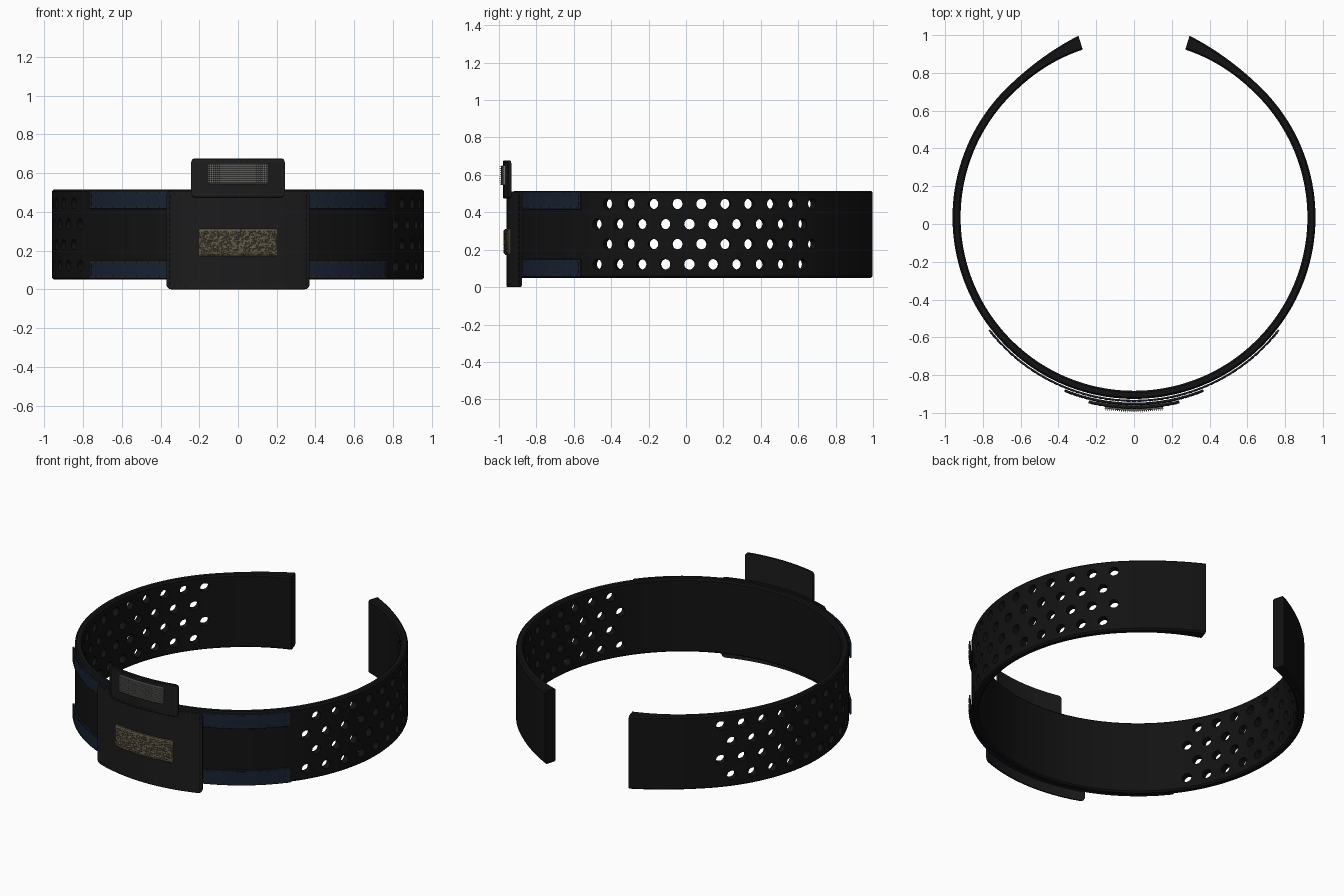
import bpy, bmesh, math, random
from mathutils import Matrix, Vector

if "Cube" in bpy.data.objects:
    bpy.data.objects.remove(bpy.data.objects["Cube"])

random.seed(4)
CY = 0.035                      # centre of the ring in y


def P(a, r, z):
    """Point on a cylinder; a = angle measured from the front (-y)."""
    return Vector((r * math.sin(a), CY - r * math.cos(a), z))


def mat(name, c):
    m = bpy.data.materials.new(name)
    m.diffuse_color = (*c, 1)
    m.use_nodes = True
    m.node_tree.nodes["Principled BSDF"].inputs["Base Color"].default_value = m.diffuse_color
    return m


BLACK = mat("black_rubber", (0.006, 0.006, 0.006))
PANEL = mat("black_fabric", (0.011, 0.011, 0.012))
NAVY = mat("navy_fabric", (0.009, 0.016, 0.032))
THREAD = mat("thread", (0.02, 0.02, 0.023))
GREY = mat("grey_hook", (0.17, 0.17, 0.16))
TAN = mat("tan_loop", (0.12, 0.10, 0.065))


def finish(name, bm, material, smooth=True):
    bmesh.ops.recalc_face_normals(bm, faces=bm.faces)
    me = bpy.data.meshes.new(name)
    bm.to_mesh(me)
    bm.free()
    ob = bpy.data.objects.new(name, me)
    bpy.context.collection.objects.link(ob)
    if material:
        me.materials.append(material)
    bpy.ops.object.select_all(action='DESELECT')
    ob.select_set(True)
    bpy.context.view_layer.objects.active = ob
    if smooth:
        bpy.ops.object.shade_smooth_by_angle(angle=math.radians(35))
    return ob


def sweep(bm, rings):
    """Skin a list of closed point rings and cap both ends."""
    vs = [[bm.verts.new(p) for p in ring] for ring in rings]
    n = len(vs[0])
    for a, b in zip(vs, vs[1:]):
        for i in range(n):
            j = (i + 1) % n
            bm.faces.new((a[i], a[j], b[j], b[i]))
    bm.faces.new(vs[0])
    bm.faces.new(vs[-1])


# Open band, thickening towards its two ends
def band_radii(a):
    t = max(0.0, (abs(a) - math.radians(138)) / math.radians(25))
    return 0.918 + 0.011 * t, 0.961 - 0.035 * t * (1 - t) + 0.045 * t


END, N, Z0, Z1, C = math.radians(163), 160, 0.05, 0.515, 0.009
bm = bmesh.new()
rings = []
for i in range(N + 1):
    a = -END + 2 * END * i / N
    ri, ro = band_radii(a)
    prof = [(ri + C, Z0), (ro - C, Z0), (ro, Z0 + C), (ro, Z1 - C),
            (ro - C, Z1), (ri + C, Z1), (ri, Z1 - C), (ri, Z0 + C)]
    rings.append([P(a, r, z) for r, z in prof])
sweep(bm, rings)
band = finish("band", bm, BLACK, smooth=False)

# Staggered ventilation holes on both sides
bm = bmesh.new()
for side in (-1, 1):
    for row, z in enumerate((0.122, 0.23, 0.337, 0.445)):
        for k in range(10):
            th = (-0.492 if row % 2 else -0.56) + 0.1355 * k
            a = side * (math.pi / 2 + th)
            out = (P(a, 1, 0) - P(a, 0, 0)).normalized()
            m = Matrix.Translation(P(a, 0.94, z)) @ out.to_track_quat('Z', 'Y').to_matrix().to_4x4()
            bmesh.ops.create_cone(bm, cap_ends=True, segments=20, radius1=0.028,
                                  radius2=0.028, depth=0.12, matrix=m)
cutter = finish("hole_cutter", bm, None, smooth=False)
cutter.hide_render = True
mod = band.modifiers.new("holes", 'BOOLEAN')
mod.operation, mod.object, mod.solver = 'DIFFERENCE', cutter, 'EXACT'
bpy.ops.object.select_all(action='DESELECT')
band.select_set(True)
bpy.context.view_layer.objects.active = band
bpy.ops.object.modifier_apply(modifier="holes")
bpy.data.objects.remove(cutter)
bpy.ops.object.shade_smooth_by_angle(angle=math.radians(35))


# Curved rounded-corner plate
def plate(name, hw, z0, z1, r0, r1, c, material, edge=0.003):
    xs = [hw - c * (1 - math.sin(math.pi / 2 * k / 5)) for k in range(6)]
    n = max(8, int((hw - c) * 40))
    inner = [(hw - c) * (2 * k / n - 1) for k in range(1, n)]
    xs = [-x for x in reversed(xs)] + inner + xs
    bm = bmesh.new()
    rings = []
    for x in xs:
        d = max(0.0, abs(x) - (hw - c))
        dz = c - math.sqrt(max(0.0, c * c - d * d))
        a = math.asin(x / r1)
        lo, hi = z0 + dz, z1 - dz
        rings.append([P(a, r0, lo), P(a, r1 - edge, lo), P(a, r1, lo + edge),
                      P(a, r1, hi - edge), P(a, r1 - edge, hi), P(a, r0, hi)])
    sweep(bm, rings)
    return finish(name, bm, material)


# Dashed seams: rows run along x, columns run along z
def seam(name, r, rows, cols):
    bm = bmesh.new()
    w, d = 0.002, 0.0015

    def dash(x0, x1, z0, z1):
        sweep(bm, [[P(math.asin(x / r), q, z) for q, z in
                    ((r - d, z0), (r + d, z0), (r + d, z1), (r - d, z1))] for x in (x0, x1)])
    for z, x0, x1 in rows:
        n = max(1, round((x1 - x0) / 0.03))
        s = (x1 - x0) / n
        for k in range(n):
            dash(x0 + s * (k + 0.15), x0 + s * (k + 0.85), z - w, z + w)
    for x, z0, z1 in cols:
        n = max(1, round((z1 - z0) / 0.03))
        s = (z1 - z0) / n
        for k in range(n):
            dash(x - w, x + w, z0 + s * (k + 0.15), z0 + s * (k + 0.85))
    finish(name, bm, THREAD, smooth=False)


def border(name, hw, z0, z1, r, inset):
    x, a, b = hw - inset, z0 + inset, z1 - inset
    seam(name, r, [(a, -x, x), (b, -x, x)], [(-x, a, b), (x, a, b)])


# Navy strips along the upper and lower edges
for nm, z0, z1 in (("lower", 0.055, 0.15), ("upper", 0.415, 0.51)):
    plate(nm + "_strip", 0.77, z0, z1, 0.966, 0.976, 0.004, NAVY, 0.002)
    border(nm + "_strip_stitching", 0.77, z0, z1, 0.976, 0.011)

# Front panel and raised tab
plate("front_panel", 0.37, 0.0, 0.51, 0.981, 0.994, 0.025, PANEL)
border("front_panel_stitching", 0.37, 0.0, 0.51, 0.994, 0.016)
plate("tab", 0.242, 0.475, 0.677, 0.998, 1.013, 0.02, PANEL)
border("tab_stitching", 0.242, 0.475, 0.677, 1.013, 0.014)

# Hook patch with rows of small spikes
HR = 1.023
plate("hook_patch", 0.155, 0.545, 0.65, 1.012, HR, 0.006, GREY, 0.002)
bm = bmesh.new()
for i in range(30):
    for j in range(10):
        x, z, h = -0.148 + 0.296 * i / 29, 0.551 + 0.093 * j / 9, 0.003
        base = [bm.verts.new(P(math.asin((x + dx) / HR), HR - 0.001, z + dz))
                for dx, dz in ((-h, -h), (h, -h), (h, h), (-h, h))]
        tip = bm.verts.new(P(math.asin(x / HR), HR + 0.011, z))
        bm.faces.new(base)
        for k in range(4):
            bm.faces.new((base[k], base[(k + 1) % 4], tip))
finish("hook_spikes", bm, GREY, smooth=False)

# Loop patch with a fuzzy surface
LR = 1.003
plate("loop_patch", 0.205, 0.172, 0.312, 0.993, LR, 0.008, TAN, 0.002)
bm = bmesh.new()
nx, nz = 64, 22
g = [[bm.verts.new(P(math.asin((-0.2 + 0.4 * i / nx) / LR),
                     LR + (0 if i in (0, nx) or j in (0, nz) else random.uniform(0.001, 0.008)),
                     0.176 + 0.132 * j / nz)) for j in range(nz + 1)] for i in range(nx + 1)]
for i in range(nx):
    for j in range(nz):
        bm.faces.new((g[i][j], g[i + 1][j], g[i + 1][j + 1], g[i][j + 1]))
finish("loop_fuzz", bm, TAN, smooth=False)
